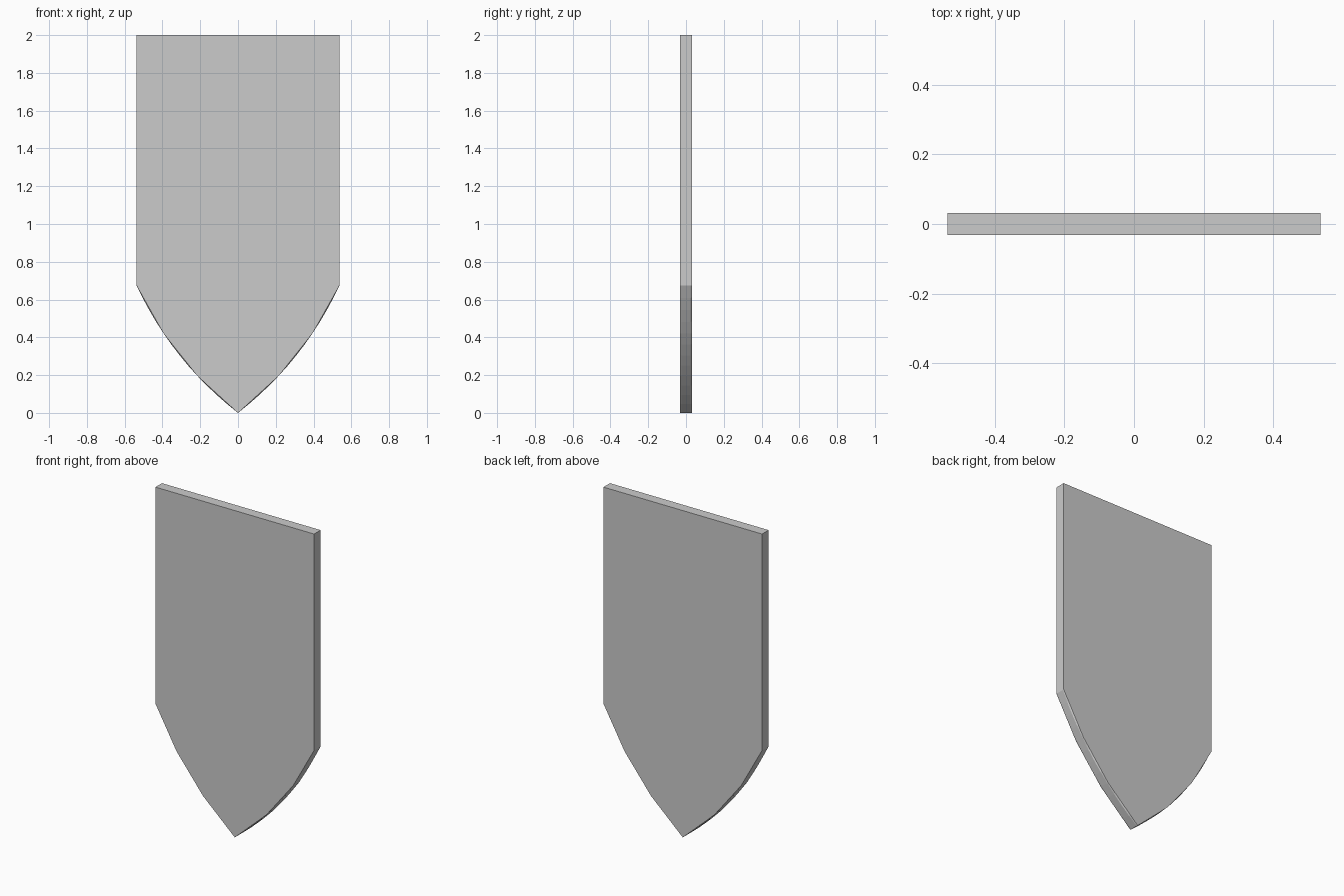
import bpy, bmesh
from mathutils import Vector

if "Cube" in bpy.data.objects:
    bpy.data.objects.remove(bpy.data.objects["Cube"])

HALF_W, SHOULDER, TOP, HALF_T = 0.537, 0.675, 2.0, 0.0315
RIM_Y = 0.024
SEGS, SUB = 3, 4
BULGE = 0.052

end = Vector((HALF_W, SHOULDER))
normal = Vector((SHOULDER, -HALF_W)).normalized()


def arc(t):
    return end * t + normal * BULGE * (1 - (2 * t - 1) ** 2)


def outline(fine):
    # right side from tip to shoulder: true curve or three straight chords
    side = []
    for i in range(SEGS * SUB + 1):
        if fine:
            side.append(arc(i / (SEGS * SUB)))
        else:
            s = min(i // SUB, SEGS - 1)
            side.append(arc(s / SEGS).lerp(arc((s + 1) / SEGS), i / SUB - s))
    side.append(Vector((HALF_W, TOP)))
    # mirrored left side, skipping the shared tip
    return side + [Vector((-p.x, p.y)) for p in reversed(side[1:])]


bm = bmesh.new()
loops = []
for y, fine in ((-HALF_T, False), (-RIM_Y, True), (RIM_Y, True), (HALF_T, False)):
    loops.append([bm.verts.new((p.x, y, p.y)) for p in outline(fine)])

# front and back plates
bm.faces.new(loops[0])
bm.faces.new(list(reversed(loops[-1])))

# rim around the edge
n = len(loops[0])
for a, b in zip(loops, loops[1:]):
    for i in range(n):
        j = (i + 1) % n
        bm.faces.new((a[i], b[i], b[j], a[j]))

bmesh.ops.recalc_face_normals(bm, faces=bm.faces[:])
mesh = bpy.data.meshes.new("shield_panel")
bm.to_mesh(mesh)
bm.free()
shield = bpy.data.objects.new("shield_panel", mesh)
bpy.context.collection.objects.link(shield)
